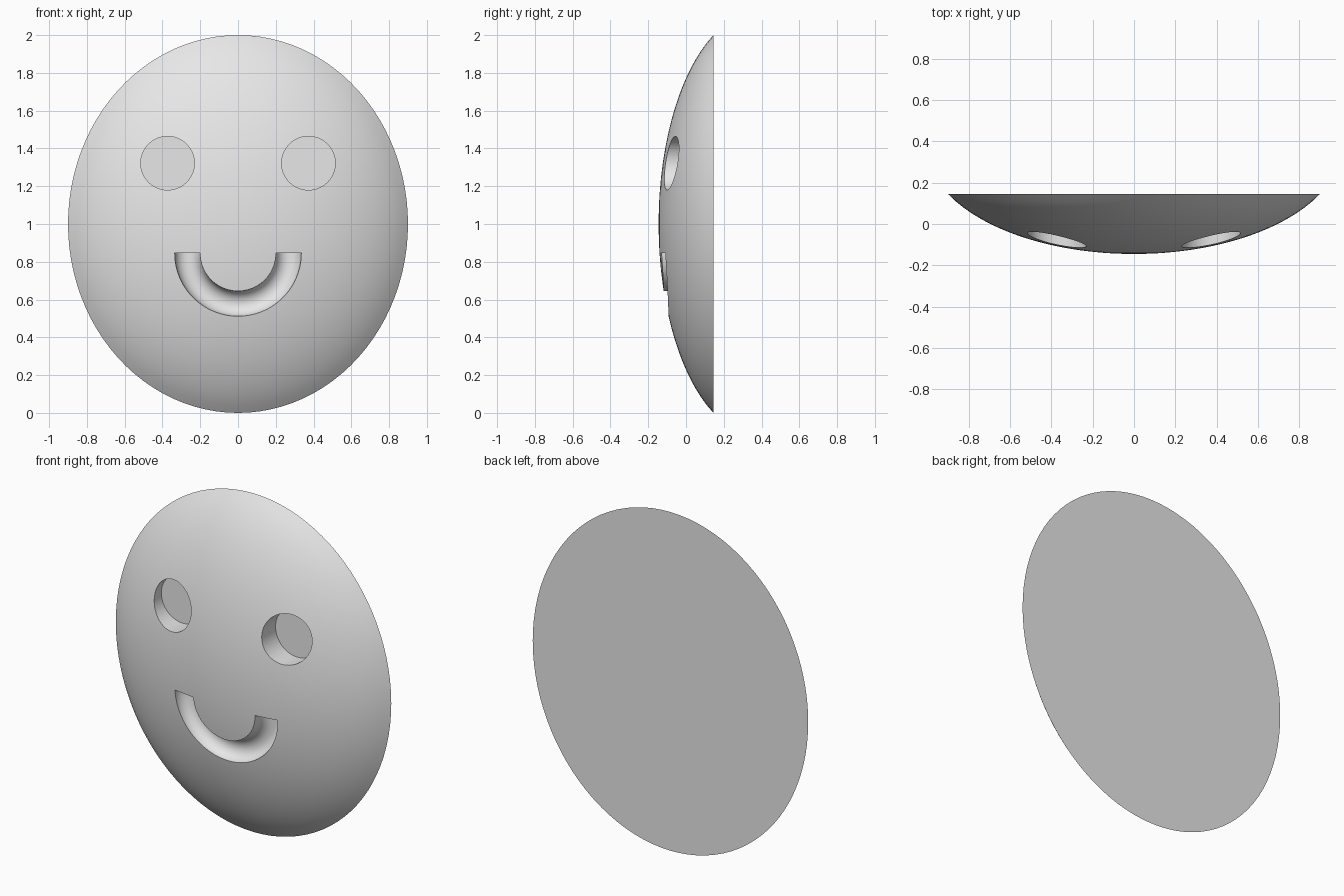
import bpy, bmesh
from math import sin, cos, pi, sqrt, radians

cube = bpy.data.objects.get("Cube")
if cube:
    bpy.data.objects.remove(cube, do_unlink=True)

grey = bpy.data.materials.new("plain grey")
grey.use_nodes = True
grey.diffuse_color = (0.8, 0.8, 0.8, 1)
grey.node_tree.nodes["Principled BSDF"].inputs["Base Color"].default_value = (0.8, 0.8, 0.8, 1)


def make_object(name, bm):
    bmesh.ops.recalc_face_normals(bm, faces=bm.faces)
    mesh = bpy.data.meshes.new(name)
    bm.to_mesh(mesh)
    bm.free()
    mesh.materials.append(grey)
    obj = bpy.data.objects.new(name, mesh)
    bpy.context.collection.objects.link(obj)
    return obj


def bridge(bm, loops, closed):
    """Join neighbouring vertex loops with quads."""
    n = len(loops[0])
    for a, b in zip(loops, loops[1:]):
        for i in range(n if closed else n - 1):
            j = (i + 1) % n
            bm.faces.new((a[i], a[j], b[j], b[i]))


# Domed face: cap of a flattened ellipsoid with an oval rim and a flat back
WIDTH, BACK, FRONT = 0.9, 0.145, -0.145
SPREAD = 1.25          # squared radius of the ellipsoid, rim radius being 1
DEPTH = (BACK - FRONT) / (1 - sqrt(1 - 1 / SPREAD))
SEGMENTS, RINGS = 96, 24

bm = bmesh.new()
loops = []
for k in range(1, RINGS + 1):
    r = k / RINGS
    y = FRONT + DEPTH * (1 - sqrt(1 - r * r / SPREAD))
    angles = [2 * pi * i / SEGMENTS for i in range(SEGMENTS)]
    loops.append([bm.verts.new((WIDTH * r * cos(a), y, 1 + r * sin(a))) for a in angles])
bridge(bm, loops, True)
tip = bm.verts.new((0, FRONT, 1))
for i in range(SEGMENTS):
    bm.faces.new((tip, loops[0][i], loops[0][(i + 1) % SEGMENTS]))
bm.faces.new(loops[-1])
face = make_object("smiling_face", bm)

# Eye sockets: round, flat-bottomed holes
EYE_X, EYE_Z, EYE_R, EYE_FLOOR = 0.373, 1.322, 0.142, 0.02
cutters = []
for side, name in ((1, "left_eye_cutter"), (-1, "right_eye_cutter")):
    bm = bmesh.new()
    loops = [[bm.verts.new((side * EYE_X + EYE_R * cos(2 * pi * i / 64), y,
                            EYE_Z + EYE_R * sin(2 * pi * i / 64))) for i in range(64)]
             for y in (-0.4, EYE_FLOOR)]
    bridge(bm, loops, True)
    for loop in loops:
        bm.faces.new(loop)
    cutters.append(make_object(name, bm))

# Mouth: round-bottomed groove swept along a half circle
MOUTH_Z, MOUTH_R, GROOVE_R, GROOVE_Y = 0.846, 0.268, 0.067, -0.1
profile = [(-GROOVE_R, -0.4)]
profile += [(-GROOVE_R * cos(pi * i / 20), GROOVE_Y + GROOVE_R * sin(pi * i / 20)) for i in range(21)]
profile += [(GROOVE_R, -0.4)]
bm = bmesh.new()
loops = []
for k in range(49):
    a = pi + pi * k / 48
    loops.append([bm.verts.new(((MOUTH_R + d) * cos(a), y, MOUTH_Z + (MOUTH_R + d) * sin(a)))
                  for d, y in profile])
bridge(bm, loops, True)
bm.faces.new(loops[0])
bm.faces.new(loops[-1])
cutters.append(make_object("mouth_cutter", bm))

# Carve the features, then drop the cutters
bpy.ops.object.select_all(action='DESELECT')
bpy.context.view_layer.objects.active = face
face.select_set(True)
for cutter in cutters:
    cutter.hide_render = True
    mod = face.modifiers.new(cutter.name, 'BOOLEAN')
    mod.operation = 'DIFFERENCE'
    mod.solver = 'EXACT'
    mod.object = cutter
    bpy.ops.object.modifier_apply(modifier=mod.name)
    bpy.data.objects.remove(cutter, do_unlink=True)

bpy.ops.object.shade_smooth_by_angle(angle=radians(30))
